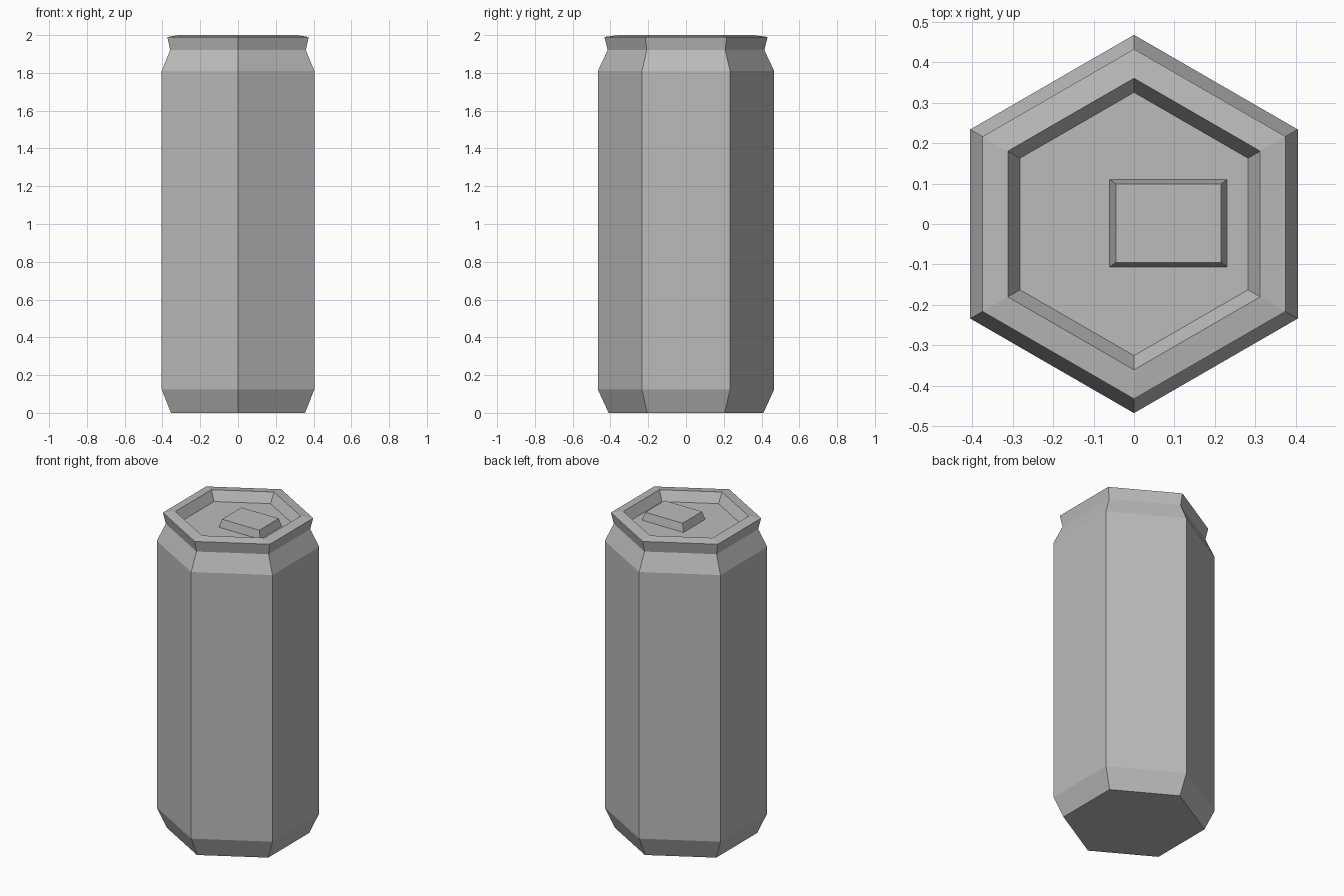
import bpy
import bmesh
from math import cos, sin, pi

default = bpy.data.objects.get("Cube")
if default:
    bpy.data.objects.remove(default, do_unlink=True)


def make_material(name, colour):
    mat = bpy.data.materials.new(name)
    mat.use_nodes = True
    mat.diffuse_color = colour
    mat.node_tree.nodes["Principled BSDF"].inputs["Base Color"].default_value = colour
    return mat


def loft(name, rings, mat):
    """Skin a stack of rings and cap both ends."""
    bm = bmesh.new()
    loops = [[bm.verts.new(p) for p in ring] for ring in rings]
    for low, high in zip(loops, loops[1:]):
        for i in range(len(low)):
            j = (i + 1) % len(low)
            bm.faces.new((low[i], low[j], high[j], high[i]))
    bm.faces.new(loops[0][::-1])
    bm.faces.new(loops[-1])
    mesh = bpy.data.meshes.new(name)
    bm.to_mesh(mesh)
    bm.free()
    mesh.materials.append(mat)
    obj = bpy.data.objects.new(name, mesh)
    bpy.context.collection.objects.link(obj)
    return obj


def hexagon(radius, z):
    angles = [pi / 2 + i * pi / 3 for i in range(6)]
    return [(radius * cos(a), radius * sin(a), z) for a in angles]


def rectangle(x, y, half_x, half_y, z):
    signs = ((-1, -1), (1, -1), (1, 1), (-1, 1))
    return [(x + sx * half_x, y + sy * half_y, z) for sx, sy in signs]


grey = make_material("plain grey", (0.5, 0.5, 0.5, 1))

# Can: tapered base, straight wall, shoulder, flared rim and recessed lid
FLOOR = 1.94
profile = [(0.41, 0), (0.467, 0.125), (0.467, 1.81), (0.415, 1.92),
           (0.432, 1.99), (0.36, 2.0), (0.325, FLOOR)]
loft("can_body", [hexagon(r, z) for r, z in profile], grey)

# Pull tab: bevelled plate resting on the lid
loft("pull_tab", [rectangle(0.085, 0.002, 0.145, 0.108, FLOOR),
                  rectangle(0.085, 0.002, 0.13, 0.097, FLOOR + 0.05)], grey)
